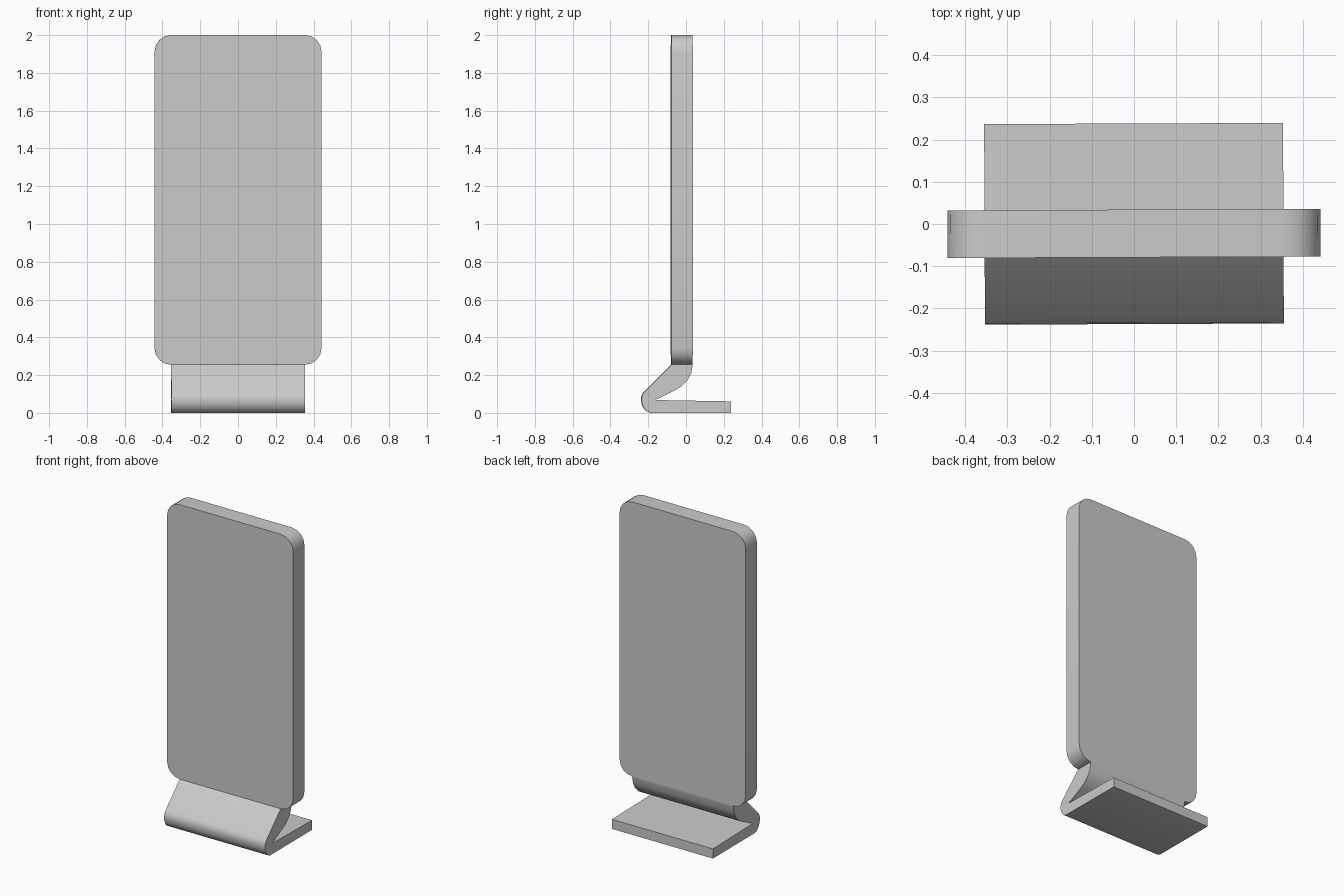
import bpy, bmesh
from math import sin, cos, pi
from mathutils import Matrix

if "Cube" in bpy.data.objects:
    bpy.data.objects.remove(bpy.data.objects["Cube"])

YAW = 0.004  # the whole stand is turned very slightly


def extrude_profile(name, points, offset):
    """Make a solid from a closed outline pushed along offset."""
    bm = bmesh.new()
    face = bm.faces.new([bm.verts.new(p) for p in points])
    ext = bmesh.ops.extrude_face_region(bm, geom=[face], use_keep_orig=True)
    verts = [g for g in ext["geom"] if isinstance(g, bmesh.types.BMVert)]
    bmesh.ops.translate(bm, verts=verts, vec=offset)
    bmesh.ops.recalc_face_normals(bm, faces=bm.faces)
    bmesh.ops.rotate(bm, verts=bm.verts, cent=(0, 0, 0),
                     matrix=Matrix.Rotation(YAW, 3, 'Z'))
    mesh = bpy.data.meshes.new(name)
    bm.to_mesh(mesh)
    bm.free()
    obj = bpy.data.objects.new(name, mesh)
    bpy.context.collection.objects.link(obj)
    bpy.ops.object.select_all(action='DESELECT')
    obj.select_set(True)
    bpy.context.view_layer.objects.active = obj
    bpy.ops.object.shade_smooth_by_angle(angle=pi / 5)
    return obj


def rounded_rect(half_w, z0, z1, r, y, steps=4):
    """Outline of a rounded upright rectangle."""
    corners = [(half_w - r, z1 - r), (r - half_w, z1 - r),
               (r - half_w, z0 + r), (half_w - r, z0 + r)]
    pts = []
    for i, (cx, cz) in enumerate(corners):
        for s in range(steps + 1):
            a = (i + s / steps) * pi / 2
            pts.append((cx + r * cos(a), y, cz + r * sin(a)))
    return pts


# Upright panel with rounded corners
extrude_profile("panel", rounded_rect(0.442, 0.255, 2.0, 0.088, -0.079),
                (0, 0.113, 0))

# Folded foot: sloping neck, rounded front bend and flat base
foot = [(-0.079, 0.255), (-0.222, 0.112), (-0.234, 0.094), (-0.237, 0.072),
        (-0.234, 0.048), (-0.224, 0.026), (-0.208, 0.009), (-0.187, 0.0),
        (0.238, 0.0), (0.238, 0.061), (-0.165, 0.068),
        (-0.055, 0.122), (-0.025, 0.14), (0.006, 0.172), (0.026, 0.21), (0.034, 0.255)]
extrude_profile("folded_foot", [(-0.354, y, z) for y, z in foot], (0.708, 0, 0))
